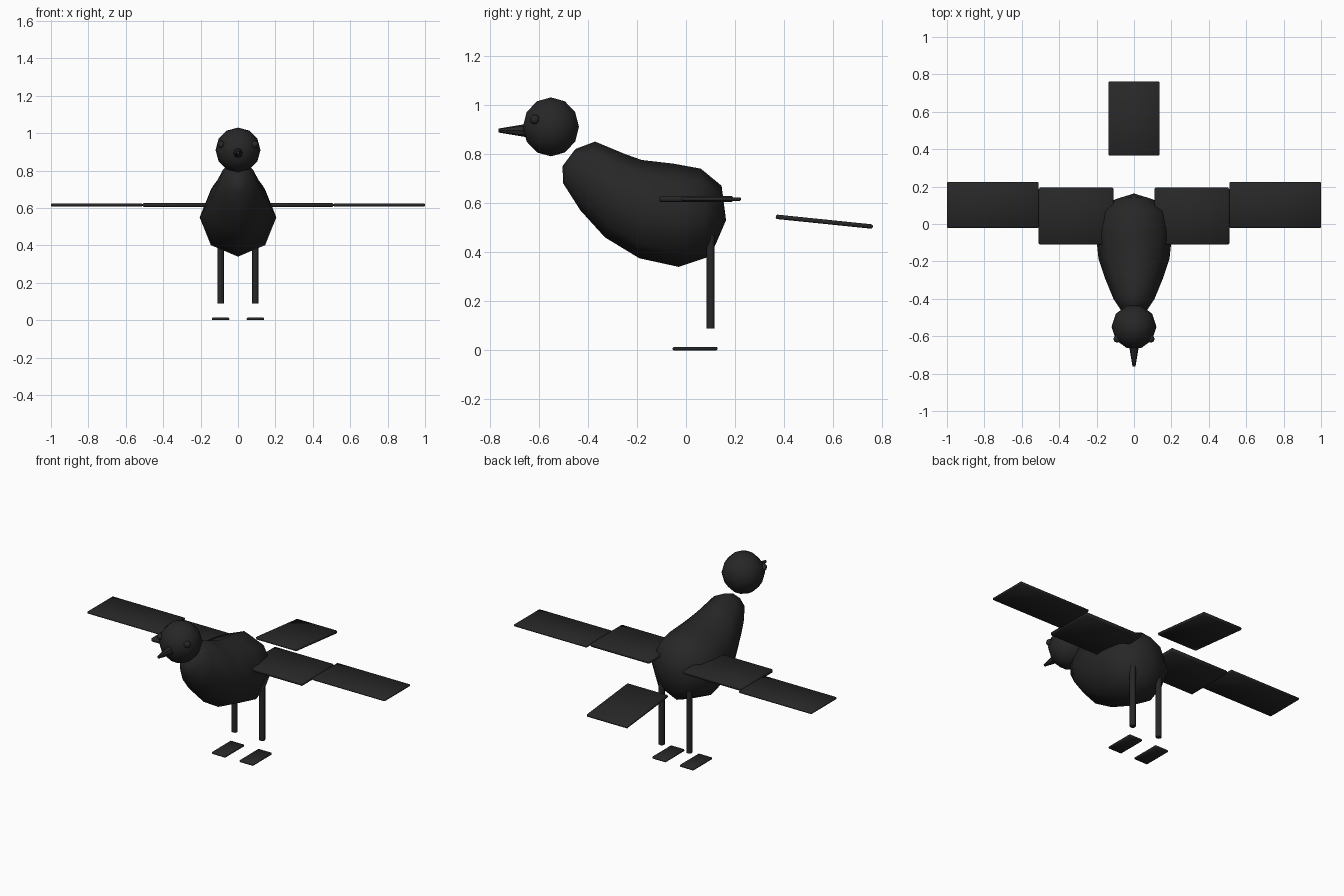
import bpy, bmesh, math
from mathutils import Vector

if "Cube" in bpy.data.objects:
    bpy.data.objects.remove(bpy.data.objects["Cube"])

black = bpy.data.materials.new("charcoal_black")
black.diffuse_color = (0.02, 0.02, 0.02, 1)
black.use_nodes = True
black.node_tree.nodes["Principled BSDF"].inputs["Base Color"].default_value = black.diffuse_color


def finish(ob, name, angle=None):
    ob.name = name
    ob.data.materials.append(black)
    if angle is None:
        ob.data.polygons.foreach_set("use_smooth", [True] * len(ob.data.polygons))
    else:
        bpy.ops.object.select_all(action='DESELECT')
        ob.select_set(True)
        bpy.context.view_layer.objects.active = ob
        bpy.ops.object.shade_smooth_by_angle(angle=math.radians(angle))
    return ob


def plate(name, loc, size, tilt=0):
    """Thin slab with softened edges."""
    bm = bmesh.new()
    bmesh.ops.create_cube(bm, size=1)
    bmesh.ops.scale(bm, vec=size, verts=bm.verts)
    bmesh.ops.bevel(bm, geom=bm.edges[:], offset=size[2] * 0.3, segments=1, affect='EDGES')
    me = bpy.data.meshes.new(name)
    bm.to_mesh(me)
    bm.free()
    ob = bpy.data.objects.new(name, me)
    bpy.context.collection.objects.link(ob)
    ob.location = loc
    ob.rotation_euler.x = tilt
    return finish(ob, name)


# Body: eight-sided rings, each (top y, top z, bottom y, bottom z, half width)
rings = [(-0.45, 0.82, -0.50, 0.68, 0.06), (-0.37, 0.85, -0.43, 0.57, 0.11),
         (-0.25, 0.80, -0.33, 0.46, 0.155), (-0.18, 0.775, -0.19, 0.375, 0.19),
         (-0.05, 0.76, -0.03, 0.34, 0.205), (0.06, 0.74, 0.09, 0.38, 0.18),
         (0.145, 0.67, 0.12, 0.43, 0.10)]
N = 8
bm = bmesh.new()
loops = []
for ty, tz, by, bz, w in rings:
    top, bot = Vector((0, ty, tz)), Vector((0, by, bz))
    mid, up = (top + bot) / 2, (top - bot) / 2
    loops.append([bm.verts.new(mid + up * math.cos(a) + Vector((w * math.sin(a), 0, 0)))
                  for a in (math.tau * i / N for i in range(N))])
for a, b in zip(loops, loops[1:]):
    for i in range(N):
        j = (i + 1) % N
        bm.faces.new((a[i], a[j], b[j], b[i]))
for loop, pole in ((loops[0], (0, -0.503, 0.75)), (loops[-1], (0, 0.163, 0.53))):
    p = bm.verts.new(pole)
    for i in range(N):
        bm.faces.new((loop[i], loop[(i + 1) % N], p))
bmesh.ops.recalc_face_normals(bm, faces=bm.faces)
me = bpy.data.meshes.new("body")
bm.to_mesh(me)
bm.free()
body = bpy.data.objects.new("body", me)
bpy.context.collection.objects.link(body)
finish(body, "body")

# Head and beak
bpy.ops.mesh.primitive_uv_sphere_add(segments=10, ring_count=6, radius=0.12,
                                     location=(0, -0.55, 0.91), rotation=(0, 0, math.pi / 2))
finish(bpy.context.object, "head")
bpy.ops.mesh.primitive_cone_add(vertices=8, radius1=0.028, radius2=0.008, depth=0.12,
                                location=(0, -0.703, 0.895), rotation=(math.pi / 2, 0, 0))
finish(bpy.context.object, "beak", 40)

# Tail
plate("tail", (0, 0.563, 0.524), (0.275, 0.397, 0.018), -0.102)

# Paired parts
for s, side in ((-1, "left"), (1, "right")):
    bpy.ops.mesh.primitive_uv_sphere_add(segments=8, ring_count=6, radius=0.02,
                                         location=(s * 0.09, -0.615, 0.94))
    finish(bpy.context.object, side + "_eye")
    plate(side + "_inner_wing", (s * 0.31, 0.042, 0.616), (0.4, 0.305, 0.023))
    plate(side + "_outer_wing", (s * 0.755, 0.102, 0.616), (0.49, 0.245, 0.014))
    bpy.ops.mesh.primitive_cylinder_add(vertices=8, radius=0.017, depth=0.38,
                                        location=(s * 0.093, 0.1, 0.28))
    finish(bpy.context.object, side + "_leg", 50)
    plate(side + "_foot", (s * 0.093, 0.037, 0.007), (0.093, 0.183, 0.014))
